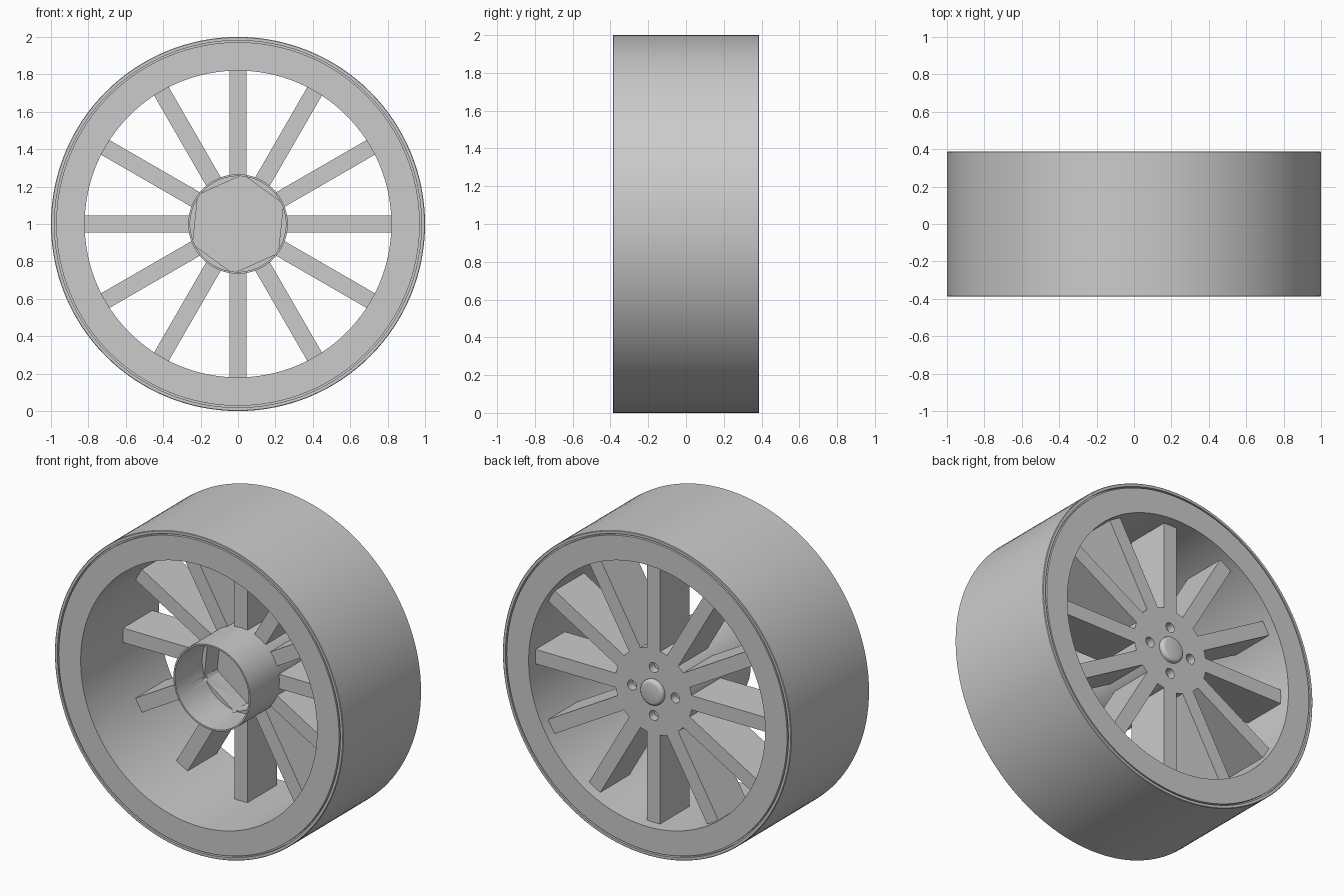
import bpy, bmesh
from math import pi, cos, sin, radians
from mathutils import Matrix

cube = bpy.data.objects.get("Cube")
if cube:
    bpy.data.objects.remove(cube, do_unlink=True)

grey = bpy.data.materials.new("plain_grey")
grey.use_nodes = True
grey.diffuse_color = (0.6, 0.6, 0.6, 1)
grey.node_tree.nodes["Principled BSDF"].inputs["Base Color"].default_value = (0.6, 0.6, 0.6, 1)

AXLE = 1.0      # height of the wheel centre
HALF = 0.3875   # half of the wheel width


def finish(name, bm):
    bmesh.ops.recalc_face_normals(bm, faces=bm.faces)
    mesh = bpy.data.meshes.new(name)
    bm.to_mesh(mesh)
    bm.free()
    mesh.materials.append(grey)
    obj = bpy.data.objects.new(name, mesh)
    bpy.context.collection.objects.link(obj)
    return obj


def lathe(name, profile, steps=128):
    """Spin (radius, y) points round the axle; points on the axle merge."""
    bm = bmesh.new()
    verts = [bm.verts.new((r, y, AXLE)) for r, y in profile]
    edges = [bm.edges.new((verts[i - 1], verts[i])) for i in range(len(verts))]
    bmesh.ops.spin(bm, geom=verts + edges, cent=(0, 0, AXLE), axis=(0, 1, 0),
                   angle=2 * pi, steps=steps, use_merge=True)
    bmesh.ops.remove_doubles(bm, verts=bm.verts, dist=1e-5)
    return finish(name, bm)


def add_prism(bm, radius, y0, y1, sides, x=0, z=0, turn=0):
    """Prism along y, with its first corner at the angle turn."""
    rings = [[bm.verts.new((x + radius * cos(turn + 2 * pi * i / sides), y,
                            AXLE + z + radius * sin(turn + 2 * pi * i / sides)))
              for i in range(sides)] for y in (y0, y1)]
    for ring in rings:
        bm.faces.new(ring)
    for i in range(sides):
        bm.faces.new((rings[0][i - 1], rings[0][i], rings[1][i], rings[1][i - 1]))


def smooth(obj):
    bpy.ops.object.select_all(action="DESELECT")
    obj.select_set(True)
    bpy.context.view_layer.objects.active = obj
    bpy.ops.object.shade_smooth_by_angle(angle=radians(30))


# Rim with a narrow groove near the outer edge of both faces
side = [(0.82, HALF), (0.972, HALF), (0.972, HALF - 0.02),
        (0.981, HALF - 0.02), (0.981, HALF), (0.997, HALF), (1.0, HALF - 0.003)]
smooth(lathe("rim", side + [(r, -y) for r, y in reversed(side)]))

# Hub, a cup open at the front
hub = lathe("hub", [(0, 0.01), (0.256, 0.01), (0.256, -0.26), (0.266, -0.26),
                    (0.266, 0.32), (0, 0.32)], 96)

# Hexagonal socket and four bolt holes cut into the hub
bm = bmesh.new()
add_prism(bm, 0.265, -0.01, 0.14, 6, turn=radians(24))
for k in range(4):
    a = k * pi / 2
    add_prism(bm, 0.031, 0.27, 0.36, 32, 0.15 * cos(a), 0.15 * sin(a))
cutter = finish("hub_cutter", bm)
cutter.hide_render = True
cutter.hide_set(True)
cut = hub.modifiers.new("sockets", "BOOLEAN")
cut.operation = "DIFFERENCE"
cut.solver = "EXACT"
cut.object = cutter
bpy.context.view_layer.objects.active = hub
hub.select_set(True)
bpy.ops.object.modifier_apply(modifier=cut.name)
bpy.data.objects.remove(cutter, do_unlink=True)
smooth(hub)

# Rounded centre cap on the back of the hub
smooth(lathe("centre_cap", [(0, 0.315), (0.08, 0.315), (0.08, 0.333), (0.077, 0.341),
                            (0.07, 0.347), (0.06, 0.35), (0, 0.35)], 64))

# Twelve straight spokes
bm = bmesh.new()
inner, outer = 0.258, 0.826
for k in range(12):
    place = (Matrix.Translation((0, 0, AXLE)) @ Matrix.Rotation(k * pi / 6, 4, "Y")
             @ Matrix.Translation(((inner + outer) / 2, 0.175, 0))
             @ Matrix.Diagonal((outer - inner, 0.29, 0.09, 1)))
    bmesh.ops.create_cube(bm, size=1, matrix=place)
finish("spokes", bm)
